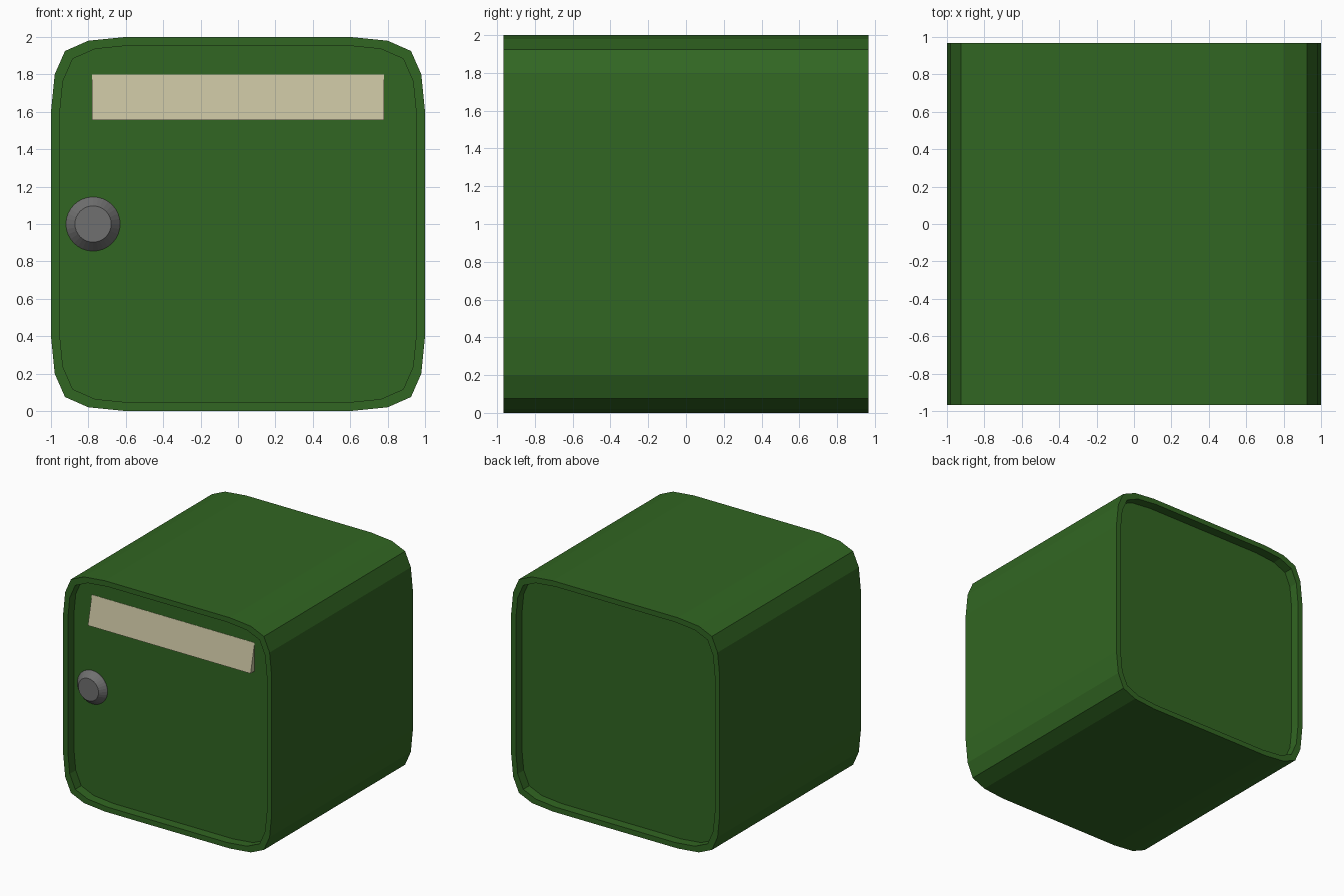
import bpy, bmesh
from math import cos, sin, tau

if "Cube" in bpy.data.objects:
    bpy.data.objects.remove(bpy.data.objects["Cube"])


def material(name, rgb):
    m = bpy.data.materials.new(name)
    m.diffuse_color = (*rgb, 1)
    m.use_nodes = True
    m.node_tree.nodes["Principled BSDF"].inputs["Base Color"].default_value = m.diffuse_color
    return m


def loft(name, rings, mat):
    """Skin a closed solid through rings of equal point count."""
    bm = bmesh.new()
    loops = [[bm.verts.new(p) for p in ring] for ring in rings]
    n = len(loops[0])
    for a, b in zip(loops, loops[1:]):
        for i in range(n):
            j = (i + 1) % n
            bm.faces.new((a[i], a[j], b[j], b[i]))
    bm.faces.new(loops[0])
    bm.faces.new(loops[-1])
    bmesh.ops.recalc_face_normals(bm, faces=bm.faces)
    me = bpy.data.meshes.new(name)
    bm.to_mesh(me)
    bm.free()
    me.materials.append(mat)
    ob = bpy.data.objects.new(name, me)
    bpy.context.collection.objects.link(ob)
    return ob


green = material("green_paint", (0.031, 0.133, 0.016))
beige = material("beige_label", (0.565, 0.527, 0.342))
grey = material("grey_metal", (0.16, 0.16, 0.16))

# Rounded square outline, one corner rotated four times
corner = [(1, .6), (.98, .8), (.925, .925), (.8, .98), (.6, 1)]
outline = []
for k in range(4):
    outline += corner
    corner = [(-v, u) for u, v in corner]


def body_ring(y, s):
    return [(s * u, y, 1 + s * v) for u, v in outline]


# Cabinet body with a rim and a recessed panel at both ends
END, PANEL, INNER = 0.967, 0.885, 0.955
loft("cabinet_body", [body_ring(-PANEL, INNER), body_ring(-END, INNER),
                      body_ring(-END, 1), body_ring(END, 1),
                      body_ring(END, INNER), body_ring(PANEL, INNER)], green)

# Sloping letter flap, thicker towards the bottom
loft("flap", [[(x, -PANEL + .003, 1.80), (x, -PANEL - .002, 1.80),
               (x, -.942, 1.555), (x, -PANEL + .003, 1.555)]
              for x in (-.78, .78)], beige)


# Tapered door knob
def knob_ring(y, r, n=32):
    return [(-.775 + r * cos(tau * i / n), y, 1 + r * sin(tau * i / n))
            for i in range(n)]


loft("knob", [knob_ring(-PANEL + .003, .145), knob_ring(-PANEL - .002, .145),
              knob_ring(-.942, .097)], grey)
